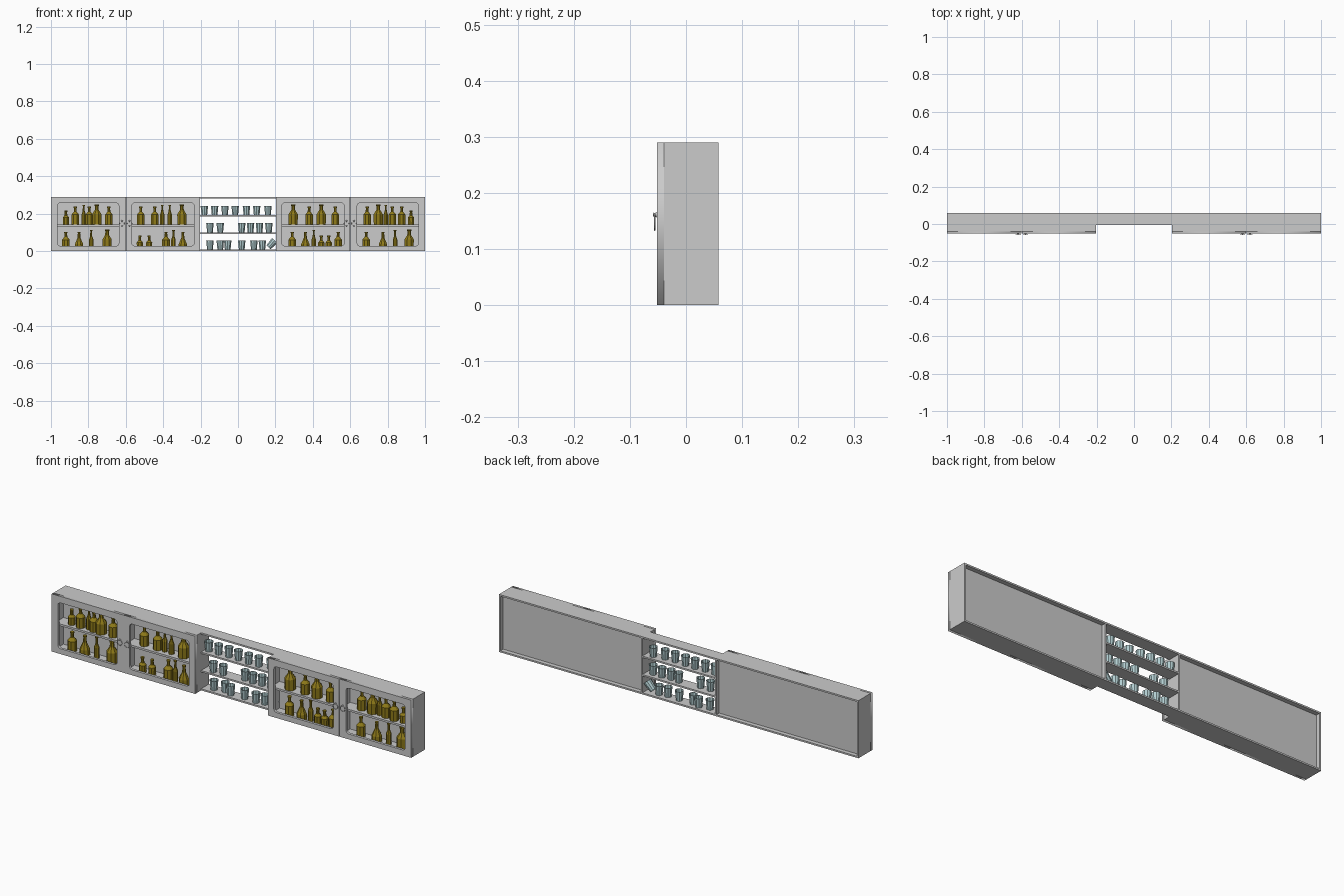
import bpy, bmesh, math, random
from mathutils import Matrix

if "Cube" in bpy.data.objects:
    bpy.data.objects.remove(bpy.data.objects["Cube"])

random.seed(4)


def material(name, col):
    m = bpy.data.materials.new(name)
    m.diffuse_color = (*col, 1)
    m.use_nodes = True
    m.node_tree.nodes["Principled BSDF"].inputs["Base Color"].default_value = m.diffuse_color
    return m


OLIVE = material("olive_glass", (0.28, 0.2, 0.01))
PALE = material("pale_glass", (0.45, 0.62, 0.64))


def add_object(name, bm, mat=None):
    me = bpy.data.meshes.new(name)
    bmesh.ops.recalc_face_normals(bm, faces=bm.faces)
    bm.to_mesh(me)
    bm.free()
    ob = bpy.data.objects.new(name, me)
    bpy.context.collection.objects.link(ob)
    if mat:
        me.materials.append(mat)
    return ob


def box(name, x0, x1, y0, y1, z0, z1):
    bm = bmesh.new()
    bmesh.ops.create_cube(bm, size=1)
    for v in bm.verts:
        v.co = ((x0 + x1) / 2 + v.co.x * (x1 - x0),
                (y0 + y1) / 2 + v.co.y * (y1 - y0),
                (z0 + z1) / 2 + v.co.z * (z1 - z0))
    return add_object(name, bm)


def lathe(name, profile, loc, sides, mat=None, tilt=None):
    """Spin (radius, height) points round z; end points with radius 0 close the shape."""
    bm = bmesh.new()
    rings = []
    for r, z in profile:
        n = sides if r > 0 else 1
        rings.append([bm.verts.new((r * math.cos(2 * math.pi * (i + .5) / sides),
                                    r * math.sin(2 * math.pi * (i + .5) / sides), z))
                      for i in range(n)])
    for a, b in zip(rings, rings[1:]):
        for i in range(sides):
            q = [a[i % len(a)], a[(i + 1) % len(a)], b[(i + 1) % len(b)], b[i % len(b)]]
            bm.faces.new(list(dict.fromkeys(q)))
    ob = add_object(name, bm, mat)
    ob.matrix_world = Matrix.Translation(loc) @ (tilt or Matrix())
    return ob


def door(name, x0, x1, z0, z1, hole, y0, y1, rad=0.015):
    """Flat frame with a rounded window, cut from a filled curve."""
    cu = bpy.data.curves.new(name, 'CURVE')
    cu.dimensions = '2D'
    cu.fill_mode = 'BOTH'
    cu.extrude = (y1 - y0) / 2
    hx0, hx1, hz0, hz1 = hole
    inner = []
    for cx, cz, a0 in ((hx1 - rad, hz1 - rad, 0), (hx0 + rad, hz1 - rad, 90),
                       (hx0 + rad, hz0 + rad, 180), (hx1 - rad, hz0 + rad, 270)):
        for k in range(4):
            a = math.radians(a0 + 30 * k)
            inner.append((cx + rad * math.cos(a), cz + rad * math.sin(a)))
    for pts in ([(x0, z0), (x1, z0), (x1, z1), (x0, z1)], inner):
        sp = cu.splines.new('POLY')
        sp.points.add(len(pts) - 1)
        for p, (x, z) in zip(sp.points, pts):
            p.co = (x, z, 0, 1)
        sp.use_cyclic_u = True
    ob = bpy.data.objects.new(name, cu)
    bpy.context.collection.objects.link(ob)
    ob.rotation_euler.x = math.pi / 2
    ob.location.y = (y0 + y1) / 2
    bpy.ops.object.select_all(action='DESELECT')
    ob.select_set(True)
    bpy.context.view_layer.objects.active = ob
    bpy.ops.object.convert(target='MESH')


H, T = 0.29, 0.008
FRONT, SEAM, BACK = -0.052, -0.039, 0.058

# Two side cabinets, mirrored about x = 0
for s, side in ((-1, "left"), (1, "right")):
    def mbox(name, a, b, *rest):
        box(f"{side}_{name}", *sorted((s * a, s * b)), *rest)

    mbox("outer_wall", 1 - T, 1, SEAM, BACK, 0, H)
    mbox("inner_wall", 0.202, 0.202 + T, SEAM, BACK, 0, H)
    mbox("divider", 0.597, 0.603, SEAM, 0.03, T, H - T)
    mbox("cabinet_top", 0.202 + T, 1 - T, SEAM, BACK, H - T, H)
    mbox("cabinet_bottom", 0.202 + T, 1 - T, SEAM, BACK, 0, T)
    mbox("back_panel", 0.202 + T, 1 - T, 0.03, 0.036, T, H - T)
    mbox("cabinet_shelf", 0.202 + T, 1 - T, -0.036, 0.03, 0.132, 0.142)
    # Doors with drop ring pulls
    for part, a, b, h0, h1 in (("inner", 0.202, 0.5995, 0.235, 0.567),
                               ("outer", 0.6005, 1.0, 0.637, 0.966)):
        xs, hs = sorted((s * a, s * b)), sorted((s * h0, s * h1))
        door(f"{side}_{part}_door", *xs, 0, H, (*hs, 0.027, 0.257), FRONT, SEAM)
        kx = s * (0.58 if part == "inner" else 0.62)
        lathe(f"{side}_{part}_knob",
              [(0, 0), (0.005, 0), (0.003, 0.003), (0.004, 0.006), (0, 0.007)],
              (kx, FRONT, 0.161), 10, None, Matrix.Rotation(math.pi / 2, 4, 'X'))
        bpy.ops.mesh.primitive_torus_add(
            major_radius=0.0135, minor_radius=0.0015, major_segments=18, minor_segments=6,
            location=(kx, FRONT - 0.0035, 0.147), rotation=(math.pi / 2, 0, 0))
        bpy.context.object.name = f"{side}_{part}_ring_pull"

# Open middle shelves
for i, z in enumerate((0, 0.092, 0.185, H - T)):
    box(f"middle_shelf_{i}", -0.202, 0.202, -0.005, BACK, z, z + T)

# Bottle shapes: (radius, fraction of height)
BOTTLES = {
    "s": (0.075, [(0, 0), (.017, 0), (.018, .5), (.008, .65), (.007, .9), (.009, .91), (.009, 1), (0, 1)]),
    "m": (0.095, [(0, 0), (.022, 0), (.022, .55), (.008, .72), (.007, .93), (.010, .94), (.010, 1), (0, 1)]),
    "w": (0.108, [(0, 0), (.026, 0), (.027, .5), (.011, .72), (.010, .92), (.013, .93), (.013, 1), (0, 1)]),
    "c": (0.095, [(0, 0), (.025, 0), (.024, .3), (.009, .65), (.007, .92), (.009, .93), (.009, 1), (0, 1)]),
    "t": (0.105, [(0, 0), (.013, 0), (.013, .5), (.006, .68), (.005, .93), (.008, .94), (.008, 1), (0, 1)]),
}
ROWS = {
    0.142: [("s", -.92), ("m", -.87), ("t", -.825), ("m", -.795), ("w", -.755), ("m", -.69),
            ("m", -.52), ("m", -.445), ("t", -.405), ("t", -.365), ("w", -.30),
            ("w", .295), ("m", .38), ("w", .445), ("m", .52),
            ("m", .69), ("w", .75), ("t", .79), ("m", .825), ("m", .875), ("s", .925)],
    T: [("m", -.92), ("c", -.85), ("t", -.785), ("w", -.70),
        ("s", -.525), ("s", -.475), ("m", -.385), ("t", -.345), ("c", -.295),
        ("m", .29), ("c", .36), ("t", .405), ("s", .445), ("s", .485), ("m", .535),
        ("m", .685), ("c", .775), ("t", .84), ("w", .915)],
}
for z, row in ROWS.items():
    for kind, x in row:
        h, prof = BOTTLES[kind]
        lathe("bottle", [(r, f * h) for r, f in prof],
              (x, random.uniform(-0.009, 0.0), z), 8, OLIVE)

# Tumblers, hollow and tapered
CUP = [(0, 0), (.016, 0), (.021, .049), (.019, .049), (.0145, .006), (0, .006)]
CUPS = {
    0.193: [-.18, -.125, -.07, -.015, .045, .10, .16],
    0.100: [-.15, -.095, .02, .067, .115, .165],
    0.008: [-.15, -.095, -.055, .02, .085, .13],
}
for z, xs in CUPS.items():
    for x in xs:
        lathe("tumbler", CUP, (x, random.uniform(0.018, 0.034), z), 10, PALE)
lathe("leaning_tumbler", CUP, (.163, .026, .02), 10, PALE, Matrix.Rotation(0.75, 4, 'Y'))
